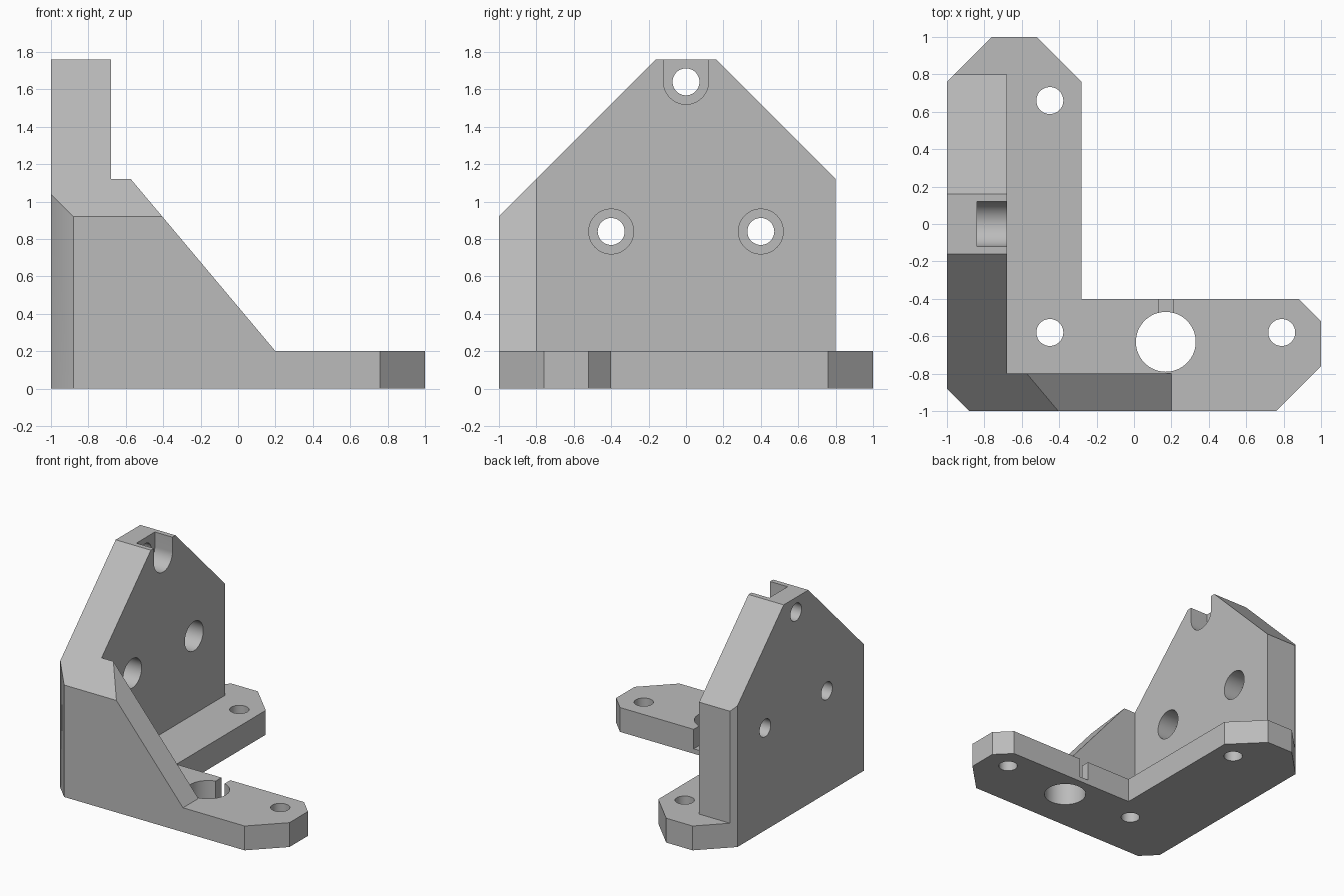
import bpy, bmesh, math
from mathutils import Vector, Matrix

cube = bpy.data.objects.get("Cube")
if cube:
    bpy.data.objects.remove(cube, do_unlink=True)

grey = bpy.data.materials.new("grey plastic")
grey.use_nodes = True
colour = (0.5, 0.5, 0.5, 1)
grey.diffuse_color = colour
grey.node_tree.nodes["Principled BSDF"].inputs["Base Color"].default_value = colour


def link(bm, name):
    bmesh.ops.recalc_face_normals(bm, faces=bm.faces)
    mesh = bpy.data.meshes.new(name)
    bm.to_mesh(mesh)
    bm.free()
    mesh.materials.append(grey)
    obj = bpy.data.objects.new(name, mesh)
    bpy.context.collection.objects.link(obj)
    return obj


def prism(name, points, offset, trims=()):
    """Extrude a 3D outline, then slice it with (point, normal) planes."""
    bm = bmesh.new()
    face = bm.faces.new([bm.verts.new(p) for p in points])
    ext = bmesh.ops.extrude_face_region(bm, geom=[face])
    moved = [g for g in ext["geom"] if isinstance(g, bmesh.types.BMVert)]
    bmesh.ops.translate(bm, verts=moved, vec=offset)
    for point, normal in trims:
        geom = bm.verts[:] + bm.edges[:] + bm.faces[:]
        cut = bmesh.ops.bisect_plane(bm, geom=geom, plane_co=point, plane_no=normal, clear_outer=True)
        edges = [g for g in cut["geom_cut"] if isinstance(g, bmesh.types.BMEdge)]
        bmesh.ops.holes_fill(bm, edges=[e for e in edges if e.is_boundary])
    return link(bm, name)


def box(name, lo, hi):
    outline = [(lo[0], lo[1], lo[2]), (hi[0], lo[1], lo[2]), (hi[0], hi[1], lo[2]), (lo[0], hi[1], lo[2])]
    return prism(name, outline, (0, 0, hi[2] - lo[2]))


def cylinder(name, centre, radius, depth, along_x=False):
    bm = bmesh.new()
    turn = Matrix.Rotation(math.pi / 2, 4, 'Y') if along_x else Matrix()
    bmesh.ops.create_cone(bm, cap_ends=True, segments=64, radius1=radius, radius2=radius,
                          depth=depth, matrix=Matrix.Translation(Vector(centre)) @ turn)
    return link(bm, name)


def combine(target, tool, operation):
    mod = target.modifiers.new(tool.name, 'BOOLEAN')
    mod.operation = operation
    mod.solver = 'EXACT'
    mod.object = tool
    bpy.context.view_layer.objects.active = target
    bpy.ops.object.modifier_apply(modifier=mod.name)
    bpy.data.objects.remove(tool, do_unlink=True)


# Shared slanted cuts: front corner, back corner, sloping shoulder
front_corner = ((-1, -0.88, 0), (-1, -1, 0))
back_corner = ((-1, 0.76, 0), (-1, 1, 0))
shoulder = ((0, -1, 0.92), (0, -1, 1))

# L-shaped foot
foot = [(-0.88, -1), (0.76, -1), (1, -0.76), (1, -0.52), (0.88, -0.4), (-0.28, -0.4),
        (-0.28, 0.76), (-0.52, 1), (-0.76, 1), (-1, 0.76), (-1, -0.88)]
bracket = prism("corner_bracket", [(x, y, 0) for x, y in foot], (0, 0, 0.2))

# Upright mounting plate
plate = [(-1, 0), (0.8, 0), (0.8, 1.12), (0.16, 1.76), (-0.16, 1.76), (-1, 0.92)]
upright = prism("upright_plate", [(-1, y, z) for y, z in plate], (0.32, 0, 0),
                (front_corner, back_corner))
combine(bracket, upright, 'UNION')

# Sloping side gusset
side = [(-1, 0), (0.2, 0), (0.2, 0.2), (-0.573, 1.12), (-1, 1.12)]
gusset = prism("side_gusset", [(x, -1, z) for x, z in side], (0, 0.2, 0),
               (front_corner, shoulder))
combine(bracket, gusset, 'UNION')

# Counterbored screw holes in the plate, the top one open upwards
for y, z in ((0, 1.64), (-0.4, 0.84), (0.4, 0.84)):
    combine(bracket, cylinder("screw_hole", (-0.9, y, z), 0.072, 0.6, True), 'DIFFERENCE')
    combine(bracket, cylinder("counterbore", (-0.64, y, z), 0.12, 0.4, True), 'DIFFERENCE')
combine(bracket, box("top_slot", (-0.84, -0.12, 1.64), (-0.5, 0.12, 1.9)), 'DIFFERENCE')

# Holes and slit in the foot
for x, y, r in ((-0.45, 0.66, 0.072), (-0.45, -0.58, 0.072), (0.79, -0.58, 0.072), (0.17, -0.63, 0.16)):
    combine(bracket, cylinder("foot_hole", (x, y, 0.1), r, 0.4), 'DIFFERENCE')
combine(bracket, box("slit", (0.13, -0.6, 0.04), (0.21, -0.3, 0.4)), 'DIFFERENCE')

bpy.ops.object.select_all(action='DESELECT')
bracket.select_set(True)
bpy.context.view_layer.objects.active = bracket
bpy.ops.object.shade_smooth_by_angle(angle=math.radians(30))
